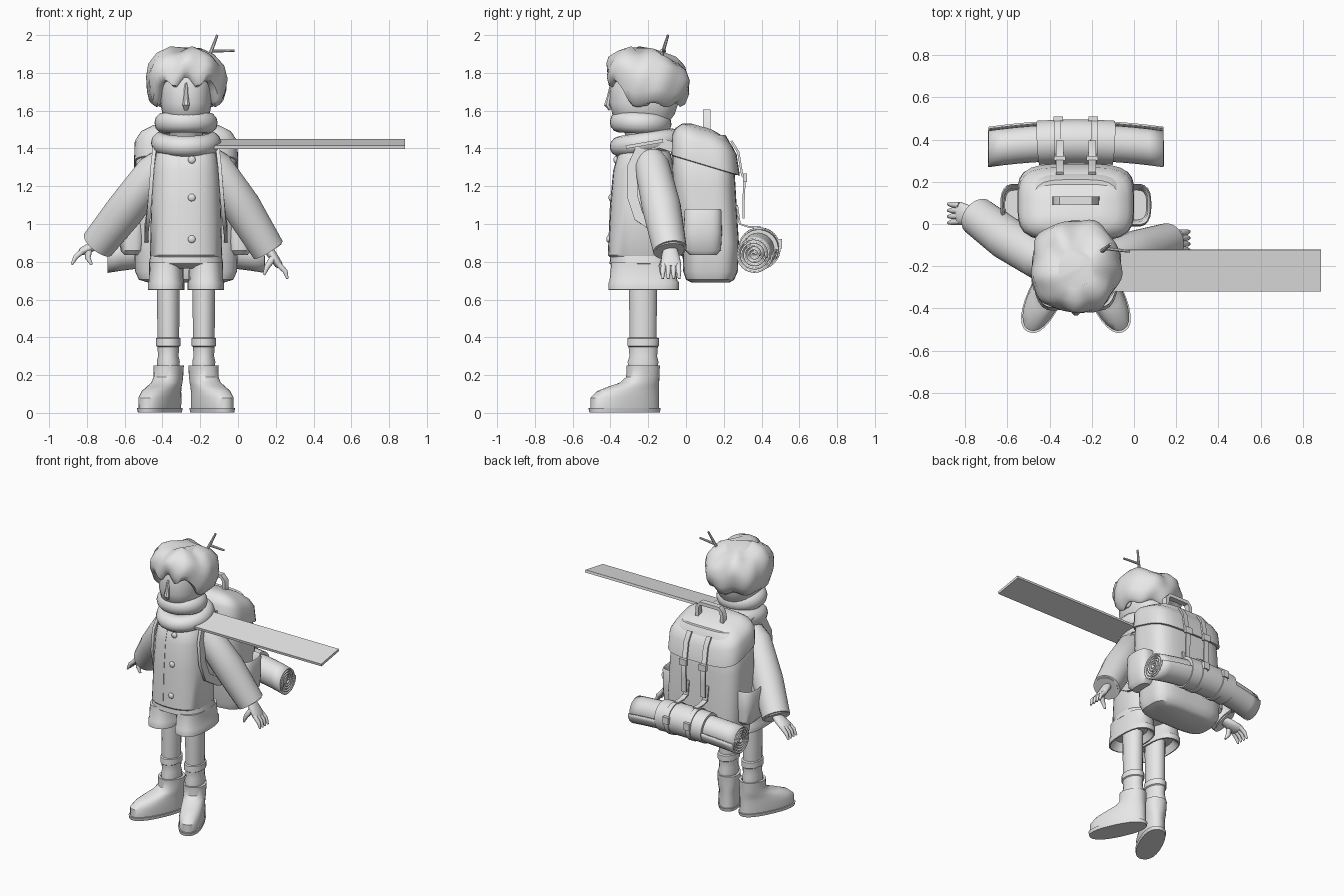
import bpy, bmesh, math
from mathutils import Vector, Matrix

cube = bpy.data.objects.get("Cube")
if cube:
    bpy.data.objects.remove(cube, do_unlink=True)

GREY = bpy.data.materials.new("plain_grey")
GREY.use_nodes = True
GREY.diffuse_color = (0.8, 0.8, 0.8, 1)
GREY.node_tree.nodes["Principled BSDF"].inputs["Base Color"].default_value = (0.8, 0.8, 0.8, 1)
CX = -0.275                     # mirror plane of the figure
SIDES = ((-1, "right"), (1, "left"))


def finish(ob, angle=40):
    ob.data.materials.append(GREY)
    bpy.ops.object.select_all(action='DESELECT')
    ob.select_set(True)
    bpy.context.view_layer.objects.active = ob
    bpy.ops.object.shade_smooth_by_angle(angle=math.radians(angle))
    return ob


def skin(name, rings, closed=True, cap=True, angle=40):
    """Bridge rows of points into one mesh."""
    bm = bmesh.new()
    rows = [[bm.verts.new(p) for p in ring] for ring in rings]
    n = len(rows[0])
    for a, b in zip(rows, rows[1:]):
        for i in range(n if closed else n - 1):
            j = (i + 1) % n
            bm.faces.new((a[i], a[j], b[j], b[i]))
    if cap:
        bm.faces.new(rows[0])
        bm.faces.new(rows[-1])
    bmesh.ops.recalc_face_normals(bm, faces=bm.faces)
    me = bpy.data.meshes.new(name)
    bm.to_mesh(me)
    bm.free()
    ob = bpy.data.objects.new(name, me)
    bpy.context.collection.objects.link(ob)
    return finish(ob, angle)


def loft(name, cx, rings, n=28, power=2.0, tilt=0, warp=None, angle=40):
    """Stack super-ellipse rings (z, half width, y front, y back)."""
    rows = []
    for z, rx, y0, y1 in rings:
        row = []
        for i in range(n):
            t = math.tau * (i + 0.5) / n
            c, s = math.cos(t), math.sin(t)
            k = (abs(c) ** power + abs(s) ** power) ** (-1 / power)
            dy = s * k * (y1 - y0) / 2
            p = Vector((cx + c * k * rx, (y0 + y1) / 2 + dy, z + tilt * dy))
            row.append(warp(p, t) if warp else p)
        rows.append(row)
    return skin(name, rows, angle=angle)


def tube(name, pts, radii, n=16, ref=(0, 1, 0), angle=40):
    """Sweep an ellipse (or a flat band when n is 4) along points."""
    pts = [Vector(p) for p in pts]
    rows = []
    for i, p in enumerate(pts):
        t = (pts[min(i + 1, len(pts) - 1)] - pts[max(i - 1, 0)]).normalized()
        a = t.cross(Vector(ref)).normalized()
        b = a.cross(t)
        r = radii[i] if isinstance(radii, list) else radii
        ra, rb = r if isinstance(r, tuple) else (r, r)
        if n == 4:
            ra, rb = ra * math.sqrt(2), rb * math.sqrt(2)
        rows.append([p + a * ra * math.cos(math.tau * (k + .5) / n)
                     + b * rb * math.sin(math.tau * (k + .5) / n) for k in range(n)])
    return skin(name, rows, angle=angle)


def ball(name, loc, scale):
    bpy.ops.mesh.primitive_uv_sphere_add(segments=16, ring_count=10, radius=1, location=loc)
    ob = bpy.context.object
    ob.name, ob.scale = name, scale
    return finish(ob, 60)


def box(name, loc, size, rot=(0, 0, 0)):
    bpy.ops.mesh.primitive_cube_add(size=1, location=loc, rotation=rot)
    ob = bpy.context.object
    ob.name, ob.scale = name, size
    return finish(ob)


# Head, nose and ears
loft("head", CX, [(1.42, .08, -.30, -.12), (1.54, .10, -.35, -.09), (1.58, .125, -.39, -.06),
                  (1.64, .137, -.405, -.04), (1.76, .14, -.40, -.03), (1.85, .11, -.36, -.07)], power=2.3)
tube("nose", [(CX, -.39, 1.76), (CX, -.405, 1.68), (CX, -.415, 1.63), (CX, -.40, 1.605)],
     [.008, .013, .02, .01], n=8)
for s, side in SIDES:
    ball(side + "_ear", (CX + s * .148, -.215, 1.675), (.022, .035, .05))


# Hair: a lumpy cap whose hem rises over the face
def hair_shape(p, t):
    front = max(0, min(1, (-math.sin(t) - .45) / .25))
    hem = 1.63 + front * (.115 + .018 * math.sin(11 * t)) + .012 * math.sin(7 * t)
    lump = 1 + .035 * math.sin(5 * t + 4 * p.z) + .022 * math.sin(9 * t - 5 * p.z)
    top = 1.925 + .015 * math.sin(4 * t) - .03 * max(0, math.sin(t))
    return Vector((CX + (p.x - CX) * lump, -.2 + (p.y + .2) * lump, hem + (top - hem) * p.z))


loft("hair", CX, [(.12, .12, -.34, -.06), (0, .165, -.39, -.04), (.05, .19, -.41, -.015),
                  (.25, .208, -.42, .012), (.5, .212, -.415, .018), (.72, .195, -.40, .0),
                  (.9, .15, -.36, -.05), (1, .085, -.30, -.12)],
     n=56, power=2.3, warp=hair_shape, angle=50)
for s, side in SIDES:
    tube(side + "_sideburn", [(CX + s * .15, -.29, 1.76), (CX + s * .16, -.275, 1.68),
                              (CX + s * .15, -.265, 1.625)], [(.03, .04), (.02, .03), .004], n=10)

# Twig caught in the hair
tube("twig", [(-.17, -.14, 1.85), (-.14, -.12, 1.92), (-.11, -.095, 2.0)], [.011, .01, .007], n=8)
tube("twig_branch", [(-.14, -.115, 1.915), (-.02, -.13, 1.918)], [.009, .007], n=8)

# Scarf: two wrapped coils and a straight blown tail
for name, z, y, sx, sy, rx in (("scarf_lower_coil", 1.43, -.205, 1.0, 1.08, .14),
                               ("scarf_upper_coil", 1.535, -.24, .9, .88, -.05)):
    bpy.ops.mesh.primitive_torus_add(major_radius=.13, minor_radius=.056, major_segments=36,
                                     minor_segments=12, location=(CX, y, z), rotation=(rx, 0, 0))
    coil = bpy.context.object
    coil.name, coil.scale = name, (sx, sy, 1)
    finish(coil, 60)
box("scarf_tail", (.36, -.22, 1.424), (1.05, .2, .018), (.17, 0, 0))

# Jacket with front seam and buttons
loft("jacket", CX, [(.86, .15, -.37, -.1), (.825, .185, -.405, -.05), (.835, .192, -.413, -.045),
                    (1.1, .185, -.40, -.05), (1.28, .175, -.385, -.06), (1.37, .16, -.36, -.08),
                    (1.43, .11, -.31, -.12)], power=2.6)
tube("jacket_seam", [(-.31, -.408, .835), (-.31, -.397, 1.1), (-.31, -.38, 1.28), (-.31, -.355, 1.37)],
     (.004, .006), n=4)
for z, y in ((1.34, -.372), (1.14, -.398), (.92, -.41)):
    ball("jacket_button", (-.245, y, z), (.02, .012, .02))

# Shorts: waist and two open legs
loft("shorts_waist", CX, [(.765, .15, -.36, -.09), (.79, .197, -.405, -.045), (.84, .188, -.40, -.06)], power=2.6)
for s, side in SIDES:
    loft(side + "_shorts_leg", CX + s * .105,
         [(.70, .07, -.36, -.10), (.65, .088, -.40, -.045), (.652, .097, -.41, -.036),
          (.69, .097, -.41, -.036), (.70, .092, -.405, -.045), (.80, .09, -.395, -.06)], power=2.6)

# Legs, socks and boots
for s, side in SIDES:
    x = CX + s * .094
    loft(side + "_leg", x, [(.22, .052, -.295, -.16), (.40, .058, -.30, -.155), (.72, .062, -.303, -.152)], n=20)
    loft(side + "_sock", x, [(.22, .055, -.305, -.15), (.27, .062, -.31, -.145), (.30, .055, -.30, -.152),
                             (.35, .058, -.305, -.148), (.355, .066, -.312, -.142), (.395, .065, -.31, -.142),
                             (.40, .055, -.30, -.155)], n=20)
    turn = Matrix.Rotation(s * .44, 3, 'Z')
    axis = Vector((x, -.23, 0))
    swing = lambda p, t: axis + turn @ (p - axis)
    loft(side + "_boot", x, [(.025, .076, -.53, -.138), (.08, .078, -.53, -.14), (.115, .074, -.49, -.14),
                             (.14, .072, -.42, -.14), (.16, .072, -.355, -.14), (.19, .072, -.318, -.14),
                             (.235, .074, -.315, -.138), (.25, .075, -.316, -.137), (.25, .058, -.30, -.155),
                             (.23, .055, -.295, -.16)], power=2.3, warp=swing)
    loft(side + "_sole", x, [(.003, .078, -.535, -.135), (.026, .082, -.54, -.13)], power=2.4, warp=swing)

# Sleeves with hollow cuffs
tube("left_sleeve", [(-.19, -.2, 1.38), (-.125, -.18, 1.31), (.02, -.13, 1.09), (.16, -.085, .863),
                     (.163, -.085, .86), (.14, -.09, .90)], [.06, .092, .103, .09, .078, .07], n=22)
tube("right_sleeve", [(-.36, -.2, 1.37), (-.44, -.17, 1.28), (-.6, -.07, 1.07), (-.74, .035, .893),
                      (-.743, .037, .89), (-.715, .02, .925)], [.06, .098, .103, .093, .08, .07], n=22)


# Hands: palm, four fingers and a thumb
def hand(side, wrist, knuckle, bend, tip, thumb):
    wrist, knuckle, bend, tip = map(Vector, (wrist, knuckle, bend, tip))
    tube(side + "_palm", [wrist, wrist.lerp(knuckle, .45), knuckle, knuckle.lerp(bend, .4)],
         [(.026, .03), (.026, .045), (.022, .055), (.012, .045)], n=14, angle=60)
    for i in range(4):
        dy = Vector((0, (i - 1.5) * .028, 0))
        tube(side + "_finger", [knuckle + dy * .9, bend + dy, tip + dy * 1.05], [.016, .014, .007], n=8, angle=60)
    tube(side + "_thumb", thumb, [.02, .016, .007], n=8, angle=60)


hand("left", (.145, -.085, .89), (.215, -.08, .785), (.25, -.08, .75), (.262, -.08, .71),
     [(.185, -.11, .82), (.155, -.13, .775), (.137, -.13, .73)])
hand("right", (-.73, .03, .90), (-.825, .05, .855), (-.86, .05, .825), (-.88, .05, .785),
     [(-.79, .02, .865), (-.795, .005, .82), (-.775, .0, .785)])

# Backpack body, flap and handle
loft("backpack", CX, [(.69, .20, .03, .23), (.705, .25, .0, .255), (.75, .27, -.015, .275),
                      (.9, .275, -.02, .28), (1.2, .272, -.07, .262), (1.4, .262, -.075, .25),
                      (1.47, .2, -.05, .21)], n=40, power=4)
loft("backpack_flap", CX, [(1.32, .262, -.065, .255), (1.31, .268, -.075, .268), (1.312, .276, -.08, .285),
                           (1.42, .272, -.075, .268), (1.465, .245, -.055, .24), (1.5, .19, -.02, .19),
                           (1.515, .11, .03, .14)], n=40, power=4, tilt=-.3)
tube("backpack_handle", [(CX - .1, .11, 1.48), (CX - .095, .11, 1.57), (CX - .075, .11, 1.595),
                         (CX + .075, .11, 1.595), (CX + .095, .11, 1.57), (CX + .1, .11, 1.48)],
     (.012, .02), n=4)

for s, side in SIDES:
    # Side pockets with an open mouth
    loft(side + "_pocket", CX + s * .285,
         [(.835, .04, .02, .16), (.86, .062, -.005, .185), (.95, .07, -.012, .19), (1.07, .072, -.008, .188),
          (1.08, .066, -.003, .183), (1.06, .055, .01, .17), (.98, .05, .02, .16)], power=3)
    # Closing straps, buckles and hanging ends
    x = CX + s * .077
    tube(side + "_flap_strap", [(x, .24, 1.44), (x, .277, 1.38), (x, .297, 1.26), (x, .31, 1.24),
                                (x, .305, 1.13), (x, .305, 1.03)], (.006, .018), n=4, ref=(1, 0, 0))
    box(side + "_flap_buckle", (x, .312, 1.245), (.055, .022, .045))
    tube(side + "_roll_strap", [(x, .27, 1.1), (x, .285, 1.0), (x, .33, .985), (x, .395, .985)],
         (.005, .018), n=4, ref=(1, 0, 0))
    # Shoulder straps around the arms
    off = lambda d: CX + s * d
    tube(side + "_shoulder_strap",
         [(off(.15), -.05, 1.40), (off(.16), -.14, 1.43), (off(.165), -.24, 1.40), (off(.178), -.285, 1.3),
          (off(.19), -.285, 1.15), (off(.2), -.25, 1.04), (off(.21), -.14, .97), (off(.21), .0, .93)],
         (.028, .01), n=4, ref=(s, 0, 0))


# Bedroll: a coiled mat bowed around the pack
def bow(u):
    return Vector((CX + u * .415, .39 - .03 * u * u, .872 - .035 * u * u))


stations = [bow(-1 + i / 6) for i in range(13)]
coil = [(math.tau * i / 24, .012 + .088 * i / 120) for i in range(121)]
mat = skin("bedroll", [[p + Vector((0, r * math.cos(a), r * math.sin(a))) for a, r in coil]
                       for p in stations], closed=False, cap=False)
mat.modifiers.new("thickness", 'SOLIDIFY').thickness = .009
tube("bedroll_wrap", [bow(-.43 + i * .86 / 6) for i in range(7)], .105, n=28)
for s, side in SIDES:
    u = s * .2
    tube(side + "_bedroll_band", [bow(u - .04), bow(u + .04)], .112, n=28)
    box(side + "_bedroll_buckle", (CX + s * .083, .498, .895), (.045, .022, .05))
